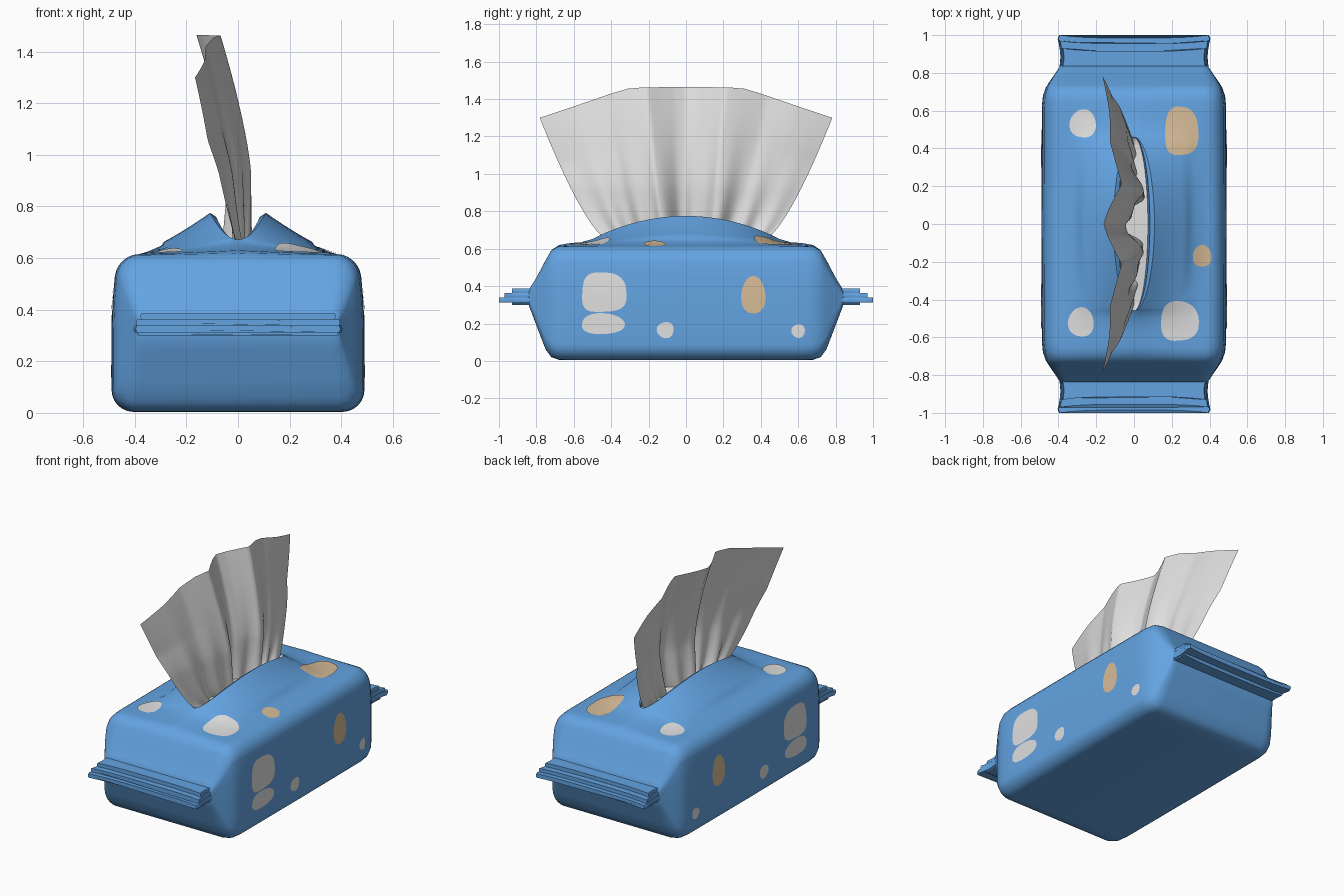
import bpy, bmesh, math
from mathutils import Vector
from mathutils.bvhtree import BVHTree

if "Cube" in bpy.data.objects:
    bpy.data.objects.remove(bpy.data.objects["Cube"])


def material(name, rgb):
    m = bpy.data.materials.new(name)
    m.diffuse_color = (*rgb, 1)
    m.use_nodes = True
    m.node_tree.nodes["Principled BSDF"].inputs["Base Color"].default_value = m.diffuse_color
    return m


BLUE = material("wrapper_blue", (0.125, 0.37, 0.76))
WHITE = material("tissue_white", (0.74, 0.74, 0.74))
TAN = material("spot_tan", (0.68, 0.50, 0.31))


def finish(name, bm, mats, angle=40):
    me = bpy.data.meshes.new(name)
    bm.to_mesh(me)
    ob = bpy.data.objects.new(name, me)
    bpy.context.collection.objects.link(ob)
    for m in mats:
        me.materials.append(m)
    bpy.ops.object.select_all(action='DESELECT')
    ob.select_set(True)
    bpy.context.view_layer.objects.active = ob
    bpy.ops.object.shade_smooth_by_angle(angle=math.radians(angle))
    return ob


def loft(rings, white_cols=()):
    """Skin closed rings with equal point counts and cap both ends."""
    bm = bmesh.new()
    vr = [[bm.verts.new(p) for p in r] for r in rings]
    n = len(vr[0])
    for a, b in zip(vr, vr[1:]):
        for i in range(n):
            j = (i + 1) % n
            f = bm.faces.new((a[i], a[j], b[j], b[i]))
            f.material_index = 1 if i in white_cols else 0
    bm.faces.new(vr[0])
    bm.faces.new(vr[-1])
    bmesh.ops.remove_doubles(bm, verts=bm.verts, dist=1e-4)
    bmesh.ops.recalc_face_normals(bm, faces=bm.faces)
    return bm


def interp(x, table):
    for a, b in zip(table, table[1:]):
        if x <= b[0]:
            t = (x - a[0]) / (b[0] - a[0])
            return [p + (q - p) * t for p, q in zip(a[1:], b[1:])]
    return table[-1][1:]


# ---- Wrapper body: cross-sections along y with a raised, slit top ----
# |y|, half width, bottom z, top z, corner radius
SECTIONS = [(0, .49, .004, .615, .085), (.62, .488, .004, .615, .085), (.68, .482, .006, .612, .085),
            (.72, .468, .02, .592, .08), (.75, .45, .06, .54, .07),
            (.80, .415, .19, .445, .05), (.84, .388, .295, .38, .03)]
SLIT = 0.46


def body_ring(y):
    ay = abs(y)
    hw, lo, hi, r = interp(ay, SECTIONS)
    w = 0.108 * math.sqrt(max(0, 1 - (ay / SLIT) ** 2))
    peak = 0.135 * max(0, 1 - (ay / .53) ** 2) + .025 * max(0, 1 - (ay / .72) ** 6)
    half = []
    # slit floor and inner lip
    top = hi + peak
    half.append((w * .68, top - w * .95))
    half.append((w * .78, top - w * .15))
    # top panel from lip to shoulder
    edge = hw - r
    for i in range(11):
        s = i / 10
        half.append((w + (edge - w) * s, hi + peak * (1 - s) ** 1.3))
    # rounded shoulder, side, rounded base
    for i in range(1, 7):
        a = math.pi / 2 * i / 6
        half.append((edge + r * math.sin(a), hi - r + r * math.cos(a)))
    for i in range(1, 5):
        half.append((hw, hi - r + (lo + 2 * r - hi) * i / 5))
    for i in range(7):
        a = math.pi / 2 * i / 6
        half.append((edge + r * math.cos(a), lo + r - r * math.sin(a)))
    # sides lean in slightly near the top
    half = [(x * (1 - .05 * max(0, (z - .3) / .32) ** 2) if x > .3 else x, z) for x, z in half]
    return [(x, y, z) for x, z in half] + [(-x, y, z) for x, z in reversed(half)]


ys = [SLIT * math.sin(math.pi / 2 * i / 14) for i in range(-14, 15)]
ends = [.50, .56, .62, .65, .68, .70, .72, .735, .75, .775, .80, .82, .84]
ys = [-e for e in reversed(ends)] + ys + ends
rings = [body_ring(y) for y in ys]
body_bm = loft(rings, white_cols=(len(rings[0]) - 1,))
finish("wrapper_body", body_bm, [BLUE, WHITE], 38)
tree = BVHTree.FromBMesh(body_bm)

# ---- Flat crimped seals at both ends, made of stacked layers ----
FIN_W = [(.78, .385), (.83, .39), (.88, .384), (.94, .39), (.98, .4), (1.0, .392)]


def seal_layer(name, side, y1, z0, z1, shrink):
    rings = []
    for s in (.78, .83, .86, .89, .92, .95, .98, 1.0):
        k = (s - .78) / .22
        y = .78 + (y1 - .78) * k
        hw = interp(y, FIN_W)[0] - shrink
        ts = [i / 6 for i in range(-6, 7)]

        def pt(t, z):
            return (hw * t, side * (y - .015 * k ** 3 * (1 - t ** 4)), z)
        mid = (z0 + z1) / 2
        rings.append([pt(t, z1) for t in ts] + [pt(1.012, mid)] +
                     [pt(t, z0) for t in reversed(ts)] + [pt(-1.012, mid)])
    finish(name, loft(rings), [BLUE])


for side, tag in ((-1, "front"), (1, "back")):
    seal_layer(tag + "_seal_base", side, 1.0, .312, .338, 0)
    seal_layer(tag + "_seal_under", side, .93, .300, .313, .004)
    seal_layer(tag + "_seal_middle", side, .97, .337, .362, .006)
    seal_layer(tag + "_seal_top", side, .93, .361, .386, .014)

# ---- Tissue: one fanned, pleated sheet rising from the slit ----
# |u| against sideways offset of the main folds
FOLDS = [(0, -.055), (.08, -.035), (.18, .005), (.27, .045), (.36, .03), (.55, -.005), (.75, .005), (1, 0)]
RIM = [(0, 1.465), (.3, 1.462), (.4, 1.455), (.5, 1.432), (.75, 1.365), (1, 1.3)]
bm = bmesh.new()
NU, NV = 90, 28
grid = []
for j in range(NV + 1):
    v = j / NV
    row = []
    for i in range(NU + 1):
        u = 2 * i / NU - 1
        au = abs(u)
        z = .65 + v * (interp(au, RIM)[0] - .65)
        # sides bow slightly outward on the way up
        y = u * (.425 + .357 * v ** .72)
        lean = -.105 * max(0, (z - .92) / .54) ** 1.3 - .1 * au ** 2.2 * min(1, v * 1.6) ** .8
        lean += .015 * math.sin(math.pi * v) * (1 - au)
        fold = interp(au, FOLDS)[0]
        pleat = .022 * (1 - v) ** 2 * math.sin(23 * u) * (1 - au ** 4)
        row.append(bm.verts.new((lean + fold + pleat, y, z)))
    grid.append(row)
for a, b in zip(grid, grid[1:]):
    for i in range(NU):
        bm.faces.new((a[i], a[i + 1], b[i + 1], b[i]))
finish("tissue_sheet", bm, [WHITE], 60)


# ---- Printed spots: thin patches projected onto the wrapper ----
def spot(name, face, a, b, ra, rb, mat, power=.95):
    """face 0 = top (a=x, b=y); face +1/-1 = right/left side (a=y, b=z)."""
    bm = bmesh.new()
    n, layers = 28, 5

    def place(p, q):
        if face == 0:
            o, d = Vector((p, q, 2)), Vector((0, 0, -1))
        else:
            o, d = Vector((2 * face, p, q)), Vector((-face, 0, 0))
        hit, nor, _, _ = tree.ray_cast(o, d)
        if nor.dot(d) > 0:
            nor = -nor
        return bm.verts.new(hit + nor * .004)

    centre = place(a, b)
    prev = None
    for k in range(1, layers + 1):
        ring = []
        for i in range(n):
            t = 2 * math.pi * i / n
            c, s = math.cos(t), math.sin(t)
            f = k / layers * (1 + .04 * math.sin(3 * t + 9 * a))
            ring.append(place(a + ra * f * math.copysign(abs(c) ** power, c),
                              b + rb * f * math.copysign(abs(s) ** power, s)))
        for i in range(n):
            j = (i + 1) % n
            if prev:
                bm.faces.new((prev[i], ring[i], ring[j], prev[j]))
            else:
                bm.faces.new((centre, ring[i], ring[j]))
        prev = ring
    out = Vector((0, 0, 1)) if face == 0 else Vector((face, 0, 0))
    bm.normal_update()
    bmesh.ops.reverse_faces(bm, faces=[f for f in bm.faces if f.normal.dot(out) < 0])
    finish(name, bm, [mat])


spot("top_spot_back_left", 0, -.27, .53, .07, .075, WHITE)
spot("top_spot_back_right", 0, .25, .49, .088, .128, TAN, .72)
spot("top_spot_right", 0, .36, -.17, .05, .058, TAN)
spot("top_spot_front_left", 0, -.28, -.52, .068, .078, WHITE)
spot("top_spot_front_right", 0, .24, -.515, .1, .105, WHITE, .8)
for face, tag in ((1, "right"), (-1, "left")):
    spot(tag + "_large_spot_upper", face, -.44, .365, .118, .105, WHITE, .65)
    spot(tag + "_large_spot_lower", face, -.445, .198, .115, .056, WHITE, .9)
    spot(tag + "_tan_spot", face, .36, .35, .065, .1, TAN)
    spot(tag + "_small_spot_middle", face, -.11, .165, .045, .043, WHITE)
    spot(tag + "_small_spot_back", face, .6, .16, .036, .036, WHITE)
